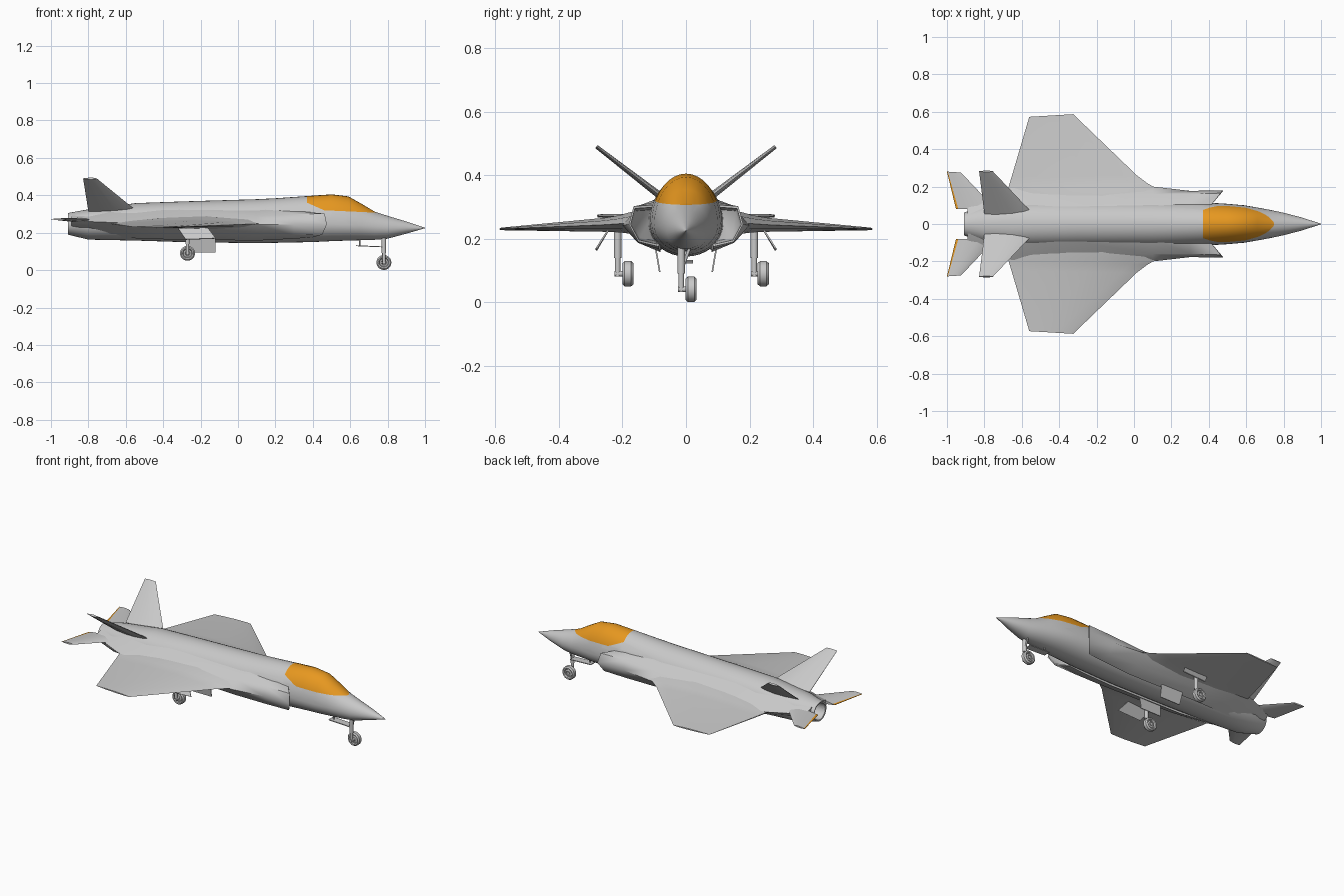
import bpy, bmesh, math
from mathutils import Vector

if "Cube" in bpy.data.objects:
    bpy.data.objects.remove(bpy.data.objects["Cube"])


def material(name, rgb):
    m = bpy.data.materials.new(name)
    m.diffuse_color = (*rgb, 1)
    m.use_nodes = True
    m.node_tree.nodes["Principled BSDF"].inputs["Base Color"].default_value = m.diffuse_color
    return m


GREY = material("airframe grey", (0.58, 0.58, 0.58))
AMBER = material("amber glass", (0.84, 0.33, 0.015))


def finish(name, bm, angle=30, mirror=False):
    bmesh.ops.recalc_face_normals(bm, faces=bm.faces[:])
    me = bpy.data.meshes.new(name)
    bm.to_mesh(me)
    bm.free()
    me.materials.append(GREY)
    me.materials.append(AMBER)
    ob = bpy.data.objects.new(name, me)
    bpy.context.collection.objects.link(ob)
    bpy.ops.object.select_all(action='DESELECT')
    ob.select_set(True)
    bpy.context.view_layer.objects.active = ob
    bpy.ops.object.shade_smooth_by_angle(angle=math.radians(angle))
    if mirror:
        mod = ob.modifiers.new("mirror", 'MIRROR')
        mod.use_axis = (False, True, False)
    return ob


def loft(rings, amber_strips=()):
    """Skin a row of closed rings and cap both ends."""
    bm = bmesh.new()
    vs = [[bm.verts.new(p) for p in r] for r in rings]
    n = len(vs[0])
    for a, b in zip(vs, vs[1:]):
        for k in range(n):
            f = bm.faces.new((a[k], a[(k + 1) % n], b[(k + 1) % n], b[k]))
            f.material_index = 1 if k in amber_strips else 0
    bm.faces.new(vs[0])
    bm.faces.new(vs[-1])
    return bm


def surface(name, stations, normal=(0, 1), amber=()):
    """Wing-like part: stations are (x lead, x trail, y lead, y trail, z, half thickness)."""
    up = [(0, 0), (.12, .6), (.4, 1), (.7, .75), (.94, .22), (1, .1)]
    prof = up + [(f, -t) for f, t in reversed(up[1:])]
    rings = []
    for xl, xt, yl, yt, z, h in stations:
        rings.append([(xl + (xt - xl) * f, yl + (yt - yl) * f + normal[0] * t * h,
                       z + normal[1] * t * h) for f, t in prof])
    return finish(name, loft(rings, amber), 25, True)


# Fuselage: x, half width, widest z, top z, bottom z
N = 36
body = [(1, .001, .225, .226, .224), (.9, .034, .225, .26, .195),
        (.8, .06, .225, .29, .168), (.73, .075, .232, .313, .162),
        (.66, .088, .24, .355, .16), (.59, .1, .243, .394, .158),
        (.5, .108, .247, .405, .155), (.4, .114, .25, .398, .15),
        (.2, .12, .25, .384, .146), (.1, .12, .25, .379, .144),
        (-.3, .12, .25, .367, .15), (-.55, .12, .25, .358, .158),
        (-.65, .118, .25, .343, .16), (-.8, .1, .25, .325, .163),
        (-.91, .06, .248, .305, .19), (-.908, .052, .248, .297, .198),
        (-.78, .045, .248, .29, .205)]
rings = []
for x, w, zm, zt, zb in body:
    ring = []
    for i in range(N):
        a = 2 * math.pi * i / N
        c, s = math.cos(a), math.sin(a)
        ring.append((x, w * c, zm + s * (zt - zm if s > 0 else zm - zb)))
    rings.append(ring)
bm = loft(rings)
# Canopy outline cut into the fuselage
lines = [((.74, .307), (.46, .32)), ((.46, .32), (.37, .36)), ((.37, .36), (.37, .5))]
normals = []
for (x0, z0), (x1, z1) in lines:
    co = Vector((x0, 0, z0))
    no = Vector((z1 - z0, 0, x0 - x1))
    normals.append((co, no))
    near = [f for f in bm.faces if .2 < f.calc_center_median().x < .9
            and f.calc_center_median().z > .25]
    geom = list({g for f in near for g in list(f.verts) + list(f.edges) + [f]})
    bmesh.ops.bisect_plane(bm, geom=geom, plane_co=co, plane_no=no, dist=1e-5)
for f in bm.faces:
    c = f.calc_center_median()
    if c.x < .76 and all((c - co).dot(no) > 0 for co, no in normals):
        f.material_index = 1
finish("fuselage", bm, 40)

# Intake ducts that run back into the tail booms
sect = [
    (.475, [(.085, .175), (.15, .19), (.18, .245), (.165, .302), (.085, .308)]),
    (.3, [(.085, .168), (.15, .187), (.177, .245), (.16, .3), (.085, .318)]),
    (.1, [(.08, .158), (.15, .187), (.2, .243), (.16, .287), (.08, .33)]),
    (-.4, [(.08, .165), (.15, .2), (.205, .243), (.15, .284), (.08, .33)]),
    (-.68, [(.06, .175), (.13, .22), (.19, .255), (.13, .285), (.06, .325)]),
    (-.89, [(.05, .23), (.085, .242), (.1, .263), (.085, .28), (.05, .29)])]


def slanted(pts, scale, dx):
    return [(.475 + dx - (.18 - y) * .8, .13 + (y - .13) * scale, .245 + (z - .245) * scale)
            for y, z in pts]


mouth = sect[0][1]
rings = [slanted(mouth, .75, -.12), slanted(mouth, .88, 0), slanted(mouth, 1, 0)]
rings += [[(x, y, z) for y, z in pts] for x, pts in sect[1:]]
finish("intake_duct", loft(rings), 50, True)

# Wings
surface("wing", [(.25, -.68, .07, .07, .252, .05), (.15, -.675, .175, .175, .25, .034),
                 (.075, -.67, .215, .2, .247, .027), (.015, -.655, .26, .25, .244, .022),
                 (-.325, -.56, .587, .573, .231, .004)])

# Tailplanes with amber trailing edges
surface("tailplane", [(-.74, -.952, .08, .08, .268, .013),
                      (-.925, -1.0, .275, .28, .272, .005)], amber=(4, 5))

# Canted fins
surface("tail_fin", [(-.54, -.80, .055, .055, .315, .012),
                     (-.755, -.828, .282, .282, .49, .006)], normal=(-.61, .79))


# Landing gear
def circle(c, r, axis, n=20):
    q = Vector((0, 0, 1)).rotation_difference(axis)
    return [Vector(c) + q @ Vector((r * math.cos(2 * math.pi * i / n),
                                    r * math.sin(2 * math.pi * i / n), 0)) for i in range(n)]


def rod(name, a, b, r, r2=None):
    d = (Vector(b) - Vector(a)).normalized()
    finish(name, loft([circle(a, r, d, 14), circle(b, r2 or r, d, 14)]))


def wheel(name, x, y, z):
    half = [(.007, .012), (.011, .014), (.009, .022), (.016, .026), (.0175, .033), (.010, .04)]
    prof = [(-o, r) for o, r in half] + [(o, r) for o, r in reversed(half)]
    finish(name, loft([circle((x, y + o, z), r, Vector((0, 1, 0)), 28) for o, r in prof]), 35)


for name, x, y, wy, z, top in (("nose", .78, -.015, .016, .041, .19),
                               ("left_main", -.27, .215, .243, .09, .25),
                               ("right_main", -.27, -.215, -.183, .09, .25)):
    wheel(name + "_wheel", x, wy, z)
    rod(name + "_axle", (x, y - .01, z), (x, wy + .012, z), .009)
    rod(name + "_strut", (x, y, z - .008), (x, y, z + .06), .009)
    rod(name + "_sleeve", (x, y, z + .05), (x, y, top), .012)
rod("nose_brace", (.78, -.015, .1), (.78, .015, .18), .005)


# Gear doors
def plate(name, pts, off, mirror):
    finish(name, loft([pts, [Vector(p) + Vector(off) for p in pts]]), 30, mirror)


plate("outer_gear_door", [(-.33, .237, .235), (-.17, .237, .235), (-.12, .28, .168),
                          (-.28, .28, .162)], (0, .004, .003), True)
plate("inner_gear_door", [(-.275, .098, .2), (-.12, .098, .2), (-.12, .08, .095),
                          (-.26, .08, .095)], (0, .005, 0), True)
plate("nose_gear_door", [(.63, -.022, .128), (.77, -.022, .122), (.77, .022, .122),
                         (.63, .022, .128)], (0, 0, .005), False)
rod("nose_door_link", (.65, 0, .13), (.65, 0, .17), .004)
